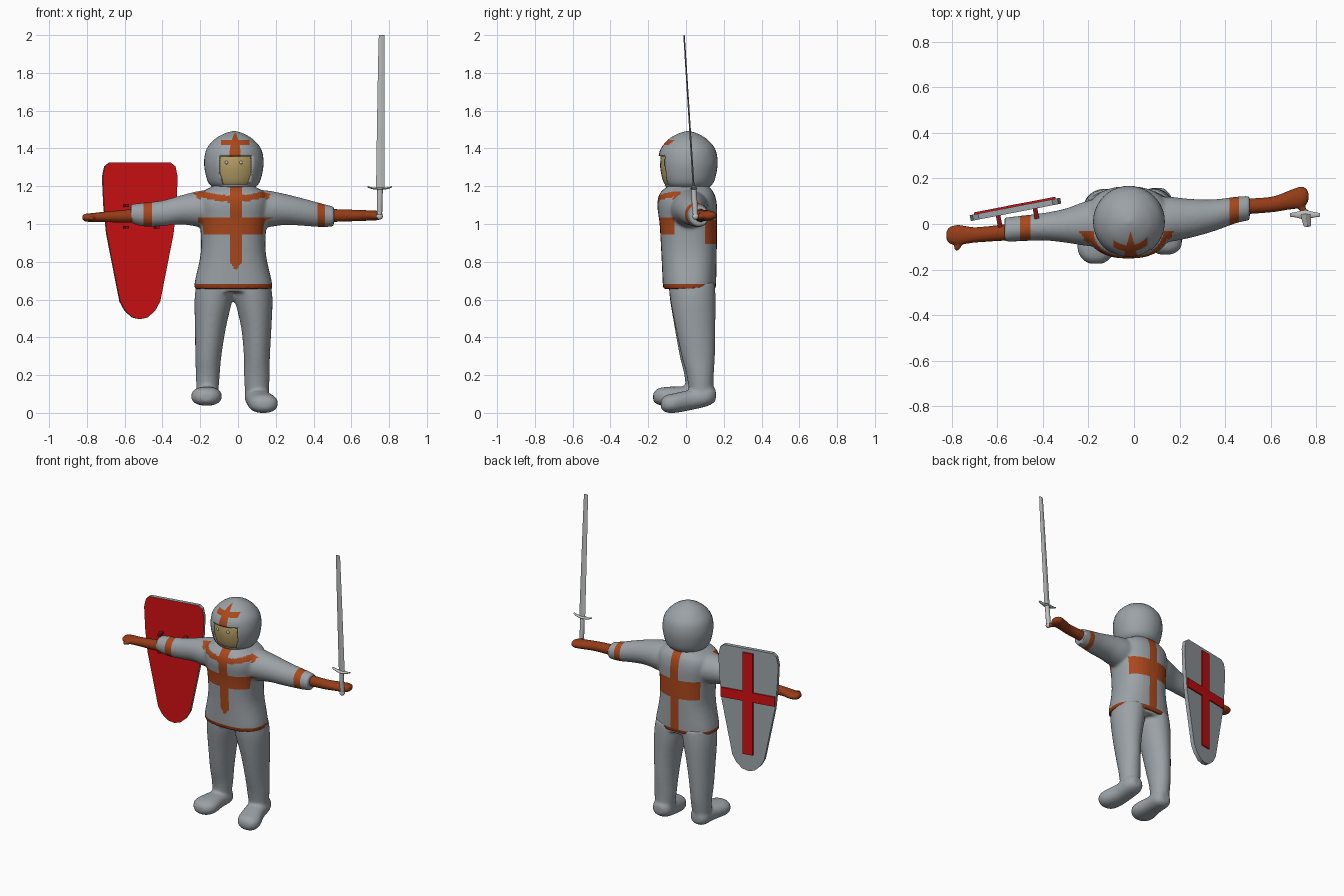
import bpy, bmesh, math
from mathutils import Vector, Matrix

if "Cube" in bpy.data.objects:
    bpy.data.objects.remove(bpy.data.objects["Cube"])

def mat(name, r, g, b):
    m = bpy.data.materials.new(name)
    m.diffuse_color = (r, g, b, 1)
    m.use_nodes = True
    m.node_tree.nodes["Principled BSDF"].inputs["Base Color"].default_value = m.diffuse_color
    return m

GREY = mat("grey cloth", .33, .36, .385)
STEEL = mat("light steel", .52, .53, .53)
ORANGE = mat("rust orange", .40, .065, .012)
BROWN = mat("rust brown", .30, .045, .009)
RED = mat("red", .62, .005, .006)
DARK_RED = mat("dark red", .22, .008, .008)
SKIN = mat("tan", .46, .34, .13)

def catmull(rows, steps):
    """Smoothly interpolate section rows."""
    out = []
    for i in range(len(rows) - 1):
        p = [rows[max(i - 1, 0)], rows[i], rows[i + 1], rows[min(i + 2, len(rows) - 1)]]
        for s in range(steps):
            t = s / steps
            out.append([b + .5 * t * (c - a + t * (2*a - 5*b + 4*c - d + t * (3*(b - c) + d - a)))
                        for a, b, c, d in zip(*p)])
    return out + [list(rows[-1])]

def loft(bm, axis, rows, n=32, power=2.0, steps=4):
    """rows: (position on axis, centre a, centre b, radius a, radius b)."""
    rings = []
    for t, ca, cb, ra, rb in catmull(rows, steps):
        ring = []
        for k in range(n):
            w = 2 * math.pi * k / n
            c, s = math.cos(w), math.sin(w)
            a = ca + ra * math.copysign(abs(c) ** (2 / power), c)
            b = cb + rb * math.copysign(abs(s) ** (2 / power), s)
            ring.append(bm.verts.new({'x': (t, a, b), 'y': (a, t, b), 'z': (a, b, t)}[axis]))
        rings.append(ring)
    for r, q in zip(rings, rings[1:]):
        for k in range(n):
            bm.faces.new((r[k], r[(k + 1) % n], q[(k + 1) % n], q[k]))
    bm.faces.new(rings[0])
    bm.faces.new(rings[-1])

def blob(bm, pos, r, scale=(1, 1, 1)):
    bmesh.ops.create_uvsphere(bm, u_segments=16, v_segments=10, radius=r,
                              matrix=Matrix.Translation(pos) @ Matrix.Diagonal((*scale, 1)))

def box(bm, x0, x1, y0, y1, z0, z1):
    m = Matrix.Translation(((x0+x1)/2, (y0+y1)/2, (z0+z1)/2)) @ Matrix.Diagonal((x1-x0, y1-y0, z1-z0, 1))
    bmesh.ops.create_cube(bm, size=1, matrix=m)

def finish(name, bm, mats, angle=40):
    bmesh.ops.recalc_face_normals(bm, faces=bm.faces)
    me = bpy.data.meshes.new(name)
    bm.to_mesh(me)
    bm.free()
    for m in mats:
        me.materials.append(m)
    me.shade_smooth()
    me.set_sharp_from_angle(angle=math.radians(angle))
    ob = bpy.data.objects.new(name, me)
    bpy.context.collection.objects.link(ob)
    return ob

def fuse(bm, voxel, smooth):
    """Merge overlapping lofts into one smooth skin."""
    ob = finish("temp", bm, [])
    r = ob.modifiers.new("remesh", 'REMESH')
    r.mode, r.voxel_size = 'VOXEL', voxel
    s = ob.modifiers.new("smooth", 'SMOOTH')
    s.factor, s.iterations = .5, smooth
    dg = bpy.context.evaluated_depsgraph_get()
    me = bpy.data.meshes.new_from_object(ob.evaluated_get(dg))
    out = bmesh.new()
    out.from_mesh(me)
    bpy.data.objects.remove(ob)
    bpy.data.meshes.remove(me)
    return out

def cut(bm, co, no):
    bmesh.ops.bisect_plane(bm, geom=bm.verts[:] + bm.edges[:] + bm.faces[:],
                           plane_co=co, plane_no=no, dist=1e-5)

def cuts(bm, axis, values):
    no = Vector([float(i == axis) for i in range(3)])
    for v in values:
        cut(bm, no * v, no)

def paint(bm, rule):
    for f in bm.faces:
        f.material_index = rule(*f.calc_center_median())

# shirt: torso and sleeves
bm = bmesh.new()
loft(bm, 'z', [(.657, -.025, .018, .207, .14), (.70, -.025, .018, .203, .142), (.85, -.025, .016, .172, .147),
               (1.0, -.025, .012, .176, .152), (1.1, -.025, .006, .19, .158), (1.16, -.025, .005, .175, .145),
               (1.195, -.025, .01, .12, .115), (1.21, -.025, .01, .1, .1)], power=2.4)
loft(bm, 'x', [(-.08, .01, 1.08, .11, .105), (-.2, .003, 1.08, .1, .096), (-.3, -.007, 1.075, .075, .077),
               (-.4, -.012, 1.057, .06, .068), (-.5, -.02, 1.05, .056, .063), (-.568, -.025, 1.055, .053, .05)])
loft(bm, 'x', [(.03, .01, 1.08, .11, .105), (.15, .02, 1.08, .1, .098), (.25, .025, 1.077, .085, .082),
               (.35, .038, 1.062, .07, .072), (.45, .062, 1.045, .058, .062), (.508, .07, 1.04, .054, .052)])
bm = fuse(bm, .009, 6)
cuts(bm, 0, (-.5, -.455, .42, .46, -.042, .02, -.055, .005))
cuts(bm, 1, (-.06, .1, -.03))
cuts(bm, 2, (.682, .945, 1.035, .895, 1.02))

def shirt_rule(x, y, z):
    d = abs(x + .011)
    if z < .682:
        return 2
    if -.5 < x < -.455 or .42 < x < .46:
        return 1
    if y < -.05 and d < .031 and z - .755 > d * 1.3:
        return 1
    if y < -.06 and d < .2 and .945 < z < 1.035:
        return 1
    if y > .1 and -.24 < x < .19 and .895 < z < 1.02:
        return 1
    if y > .05 and -.055 < x < .005:
        return 1
    e = abs(x + .025)                      # yoke band with small cross ends
    low, high = 1.115 + e * e, 1.15 + e * e
    if .17 < e < .195:
        low -= .015
    return int(y < -.03 and e < .23 and low < z < high)

paint(bm, shirt_rule)
finish("shirt", bm, [GREY, ORANGE, BROWN])

# trousers and feet
bm = bmesh.new()
loft(bm, 'z', [(.11, -.162, .06, .058, .06), (.2, -.16, .063, .063, .072), (.3, -.157, .055, .069, .088),
               (.45, -.146, .045, .082, .105), (.6, -.13, .035, .1, .12), (.69, -.12, .03, .1, .122)])
loft(bm, 'z', [(.1, .1, .082, .062, .062), (.2, .1, .075, .068, .072), (.3, .1, .065, .069, .088),
               (.45, .097, .05, .08, .105), (.6, .083, .037, .1, .12), (.69, .072, .03, .1, .122)])
loft(bm, 'z', [(.64, -.025, .03, .19, .118), (.70, -.025, .03, .19, .118)])
loft(bm, 'y', [(.122, -.16, .092, .03, .03), (.09, -.16, .09, .06, .05), (0, -.163, .09, .066, .05),
               (-.1, -.167, .088, .082, .05), (-.15, -.167, .086, .064, .042), (-.174, -.167, .084, .03, .02)], power=2.3)
loft(bm, 'y', [(.158, .1, .095, .03, .03), (.12, .1, .09, .064, .052), (.03, .11, .07, .067, .054),
               (-.06, .132, .052, .078, .052), (-.11, .138, .048, .064, .044), (-.134, .138, .045, .03, .02)], power=2.3)
finish("trousers_and_feet", fuse(bm, .009, 6), [GREY])

# forearms with hands and thumbs
bm = bmesh.new()
loft(bm, 'x', [(-.5, -.03, 1.05, .04, .04), (-.6, -.04, 1.041, .035, .034), (-.7, -.048, 1.038, .034, .028),
               (-.77, -.048, 1.034, .044, .024), (-.81, -.05, 1.034, .036, .02), (-.823, -.05, 1.034, .015, .01)])
loft(bm, 'y', [(-.07, -.765, 1.03, .02, .016), (-.105, -.775, 1.03, .014, .012), (-.117, -.778, 1.03, .005, .005)])
finish("left_forearm", fuse(bm, .006, 3), [BROWN])
bm = bmesh.new()
loft(bm, 'x', [(.45, .075, 1.045, .035, .036), (.6, .085, 1.045, .034, .031), (.68, .105, 1.045, .042, .028),
               (.73, .117, 1.045, .047, .026), (.755, .12, 1.045, .036, .02), (.766, .12, 1.045, .014, .01)])
loft(bm, 'y', [(.1, .72, 1.04, .022, .018), (.06, .742, 1.04, .016, .014), (.046, .746, 1.04, .006, .006)])
finish("right_forearm", fuse(bm, .006, 3), [BROWN])

# helmet with face opening and painted cross
HEAD = [(1.19, .108), (1.22, .136), (1.28, .153), (1.34, .157), (1.40, .143), (1.45, .1), (1.48, .048), (1.492, .006)]
bm = bmesh.new()
loft(bm, 'z', [(z, -.022, .01, r, r) for z, r in HEAD], n=40)
cuts(bm, 0, (-.1, .075))
cuts(bm, 2, (1.205, 1.36, 1.418, 1.446))
for side in (-1, 1):
    cut(bm, (-.015, -.03, 0), (1, side * .27, 0))              # tapered stem of the cross
    cut(bm, (-.0125 + side * .0875, 0, 1.27), (1, 0, -side * .33))  # narrowing jaw sides
    cut(bm, (-.015 + side * .075, 0, 0), (1, 0, 0))

def helmet_rule(x, y, z):
    if y > -.02 or z < 1.36:
        return 0
    stem = abs(x + .015) < .27 * (-.03 - y)
    return int(stem or (1.418 < z < 1.446 and abs(x + .015) < .075))

paint(bm, helmet_rule)
hole = []
for f in bm.faces:
    x, y, z = f.calc_center_median()
    half = .0875 - max(0, 1.27 - z) * .33
    if y < -.02 and 1.205 < z < 1.36 and abs(x + .0125) < half:
        hole.append(f)
bmesh.ops.delete(bm, geom=hole, context='FACES')
ob = finish("helmet", bm, [GREY, ORANGE])
sol = ob.modifiers.new("thickness", 'SOLIDIFY')
sol.thickness, sol.offset = .012, -1

# face and eyes
bm = bmesh.new()
loft(bm, 'z', [(1.19 + (z - 1.19) * .93, -.022, .01, r * .935, r * .935) for z, r in HEAD], n=32)
finish("face", bm, [SKIN])
bm = bmesh.new()
for x in (-.06, .016):
    blob(bm, (x, -.13, 1.325), .009)
finish("eyes", bm, [STEEL])

# shield: board, raised cross and arm straps in a shared turned frame
turn = Matrix.Translation((-.52, .064, 0)) @ Matrix.Rotation(math.radians(10.9), 4, 'Z')
half = [(.165, 1.325), (.19, 1.305), (.202, 1.25), (.195, 1.1), (.18, .95), (.15, .8),
        (.108, .59), (.08, .54), (.04, .505)]
outline = half + [(0, .496)] + [(-x, z) for x, z in reversed(half)]
bm = bmesh.new()
front = bm.faces.new([bm.verts.new((x, -.013, z)) for x, z in outline])
ext = bmesh.ops.extrude_face_region(bm, geom=[front], use_keep_orig=True)
for v in ext['geom']:
    if isinstance(v, bmesh.types.BMVert):
        v.co.y = .013
paint(bm, lambda x, y, z: int(y < -.01))
finish("shield", bm, [GREY, RED], 30).matrix_world = turn
bm = bmesh.new()
box(bm, -.034, .034, .01, .022, .61, 1.30)
box(bm, -.182, .182, .01, .0215, .97, 1.035)
finish("shield_cross", bm, [RED]).matrix_world = turn
bm = bmesh.new()
for x in (-.08, .085):
    box(bm, x - .01, x + .01, -.065, -.008, .975, .99)
    box(bm, x - .01, x + .01, -.065, -.008, 1.09, 1.105)
finish("shield_straps", bm, [DARK_RED]).matrix_world = turn

# sword, leaning slightly forward
lean = Matrix.Translation((.75, .05, 1.04)) @ Matrix.Rotation(math.radians(3.6), 4, 'X')
bm = bmesh.new()
loft(bm, 'z', [(.15, .003, 0, .022, .005), (.5, .006, 0, .02, .0045), (.925, .01, 0, .016, .004),
               (.95, .01, 0, .012, .003), (.961, .01, 0, .004, .001)], n=4, steps=2)
finish("sword_blade", bm, [STEEL], 20).matrix_world = lean
bm = bmesh.new()
loft(bm, 'x', [(-.065, 0, .158, .008, .004), (-.04, 0, .15, .012, .005), (0, 0, .148, .02, .007),
               (.04, 0, .15, .012, .005), (.065, 0, .158, .008, .004)], n=12)
loft(bm, 'z', [(.0, 0, 0, .013, .013), (.07, 0, 0, .015, .015), (.15, .002, 0, .015, .013)], n=16)
blob(bm, (0, 0, .0), .017)
finish("sword_hilt", bm, [STEEL]).matrix_world = lean
